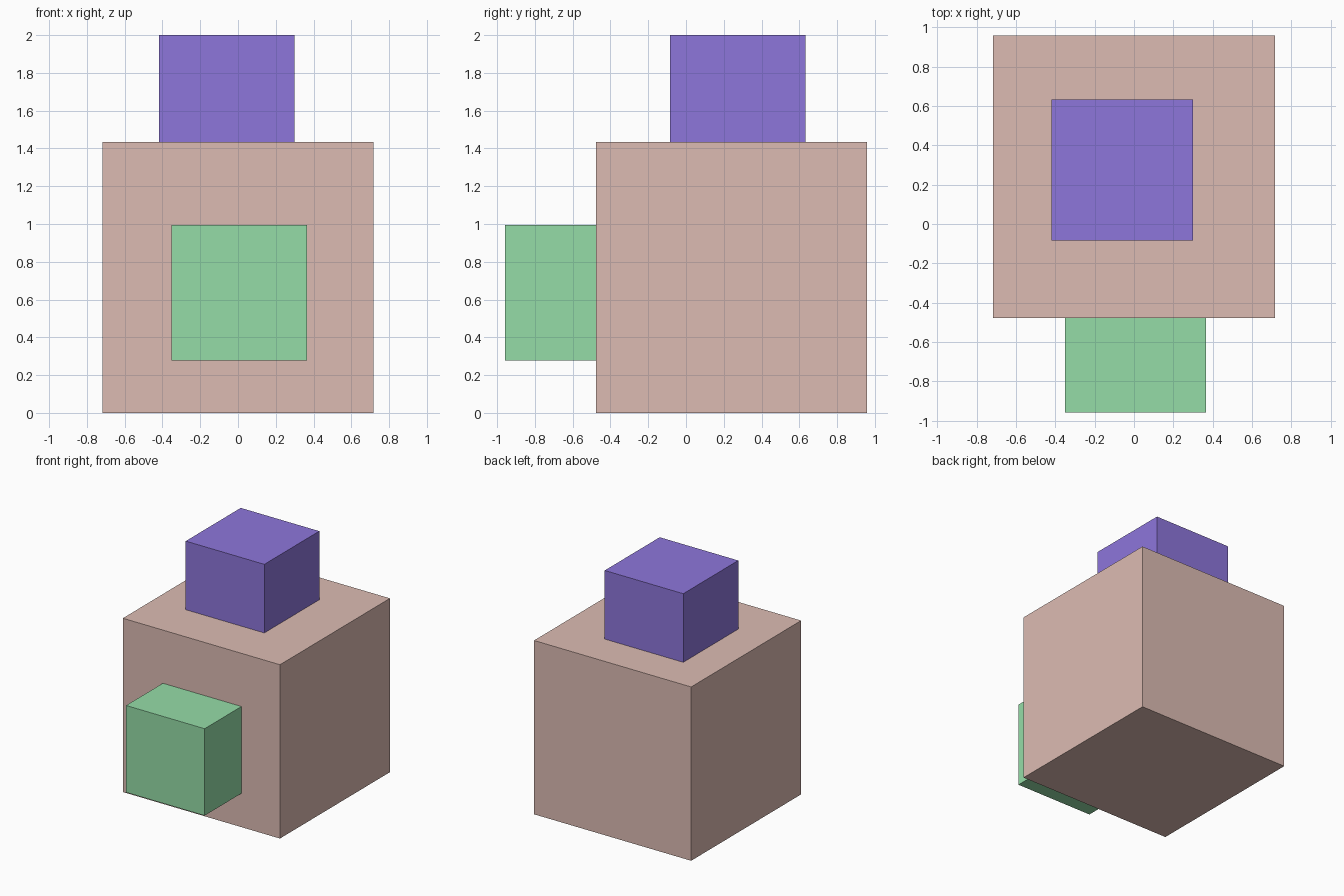
import bpy

if "Cube" in bpy.data.objects:
    bpy.data.objects.remove(bpy.data.objects["Cube"])

UNIT = 0.717  # edge of the small cubes; the body is twice this


def cube(name, size, centre, colour):
    bpy.ops.mesh.primitive_cube_add(size=size, location=centre)
    obj = bpy.context.object
    obj.name = name
    mat = bpy.data.materials.new(name + "_colour")
    mat.diffuse_color = (*colour, 1.0)
    mat.use_nodes = True
    mat.node_tree.nodes["Principled BSDF"].inputs["Base Color"].default_value = mat.diffuse_color
    obj.data.materials.append(mat)
    return obj


# Large body standing on the ground
cube("body_block", 2 * UNIT, (0, 0.24, UNIT), (0.72, 0.50, 0.45))

# Small cube sunk slightly into the top
cube("top_block", UNIT, (-0.06, 0.275, 2 - UNIT / 2), (0.27, 0.18, 0.71))

# Small cube sunk into the front face
cube("front_block", UNIT, (0.007, -0.957 + UNIT / 2, 0.637), (0.30, 0.72, 0.39))
